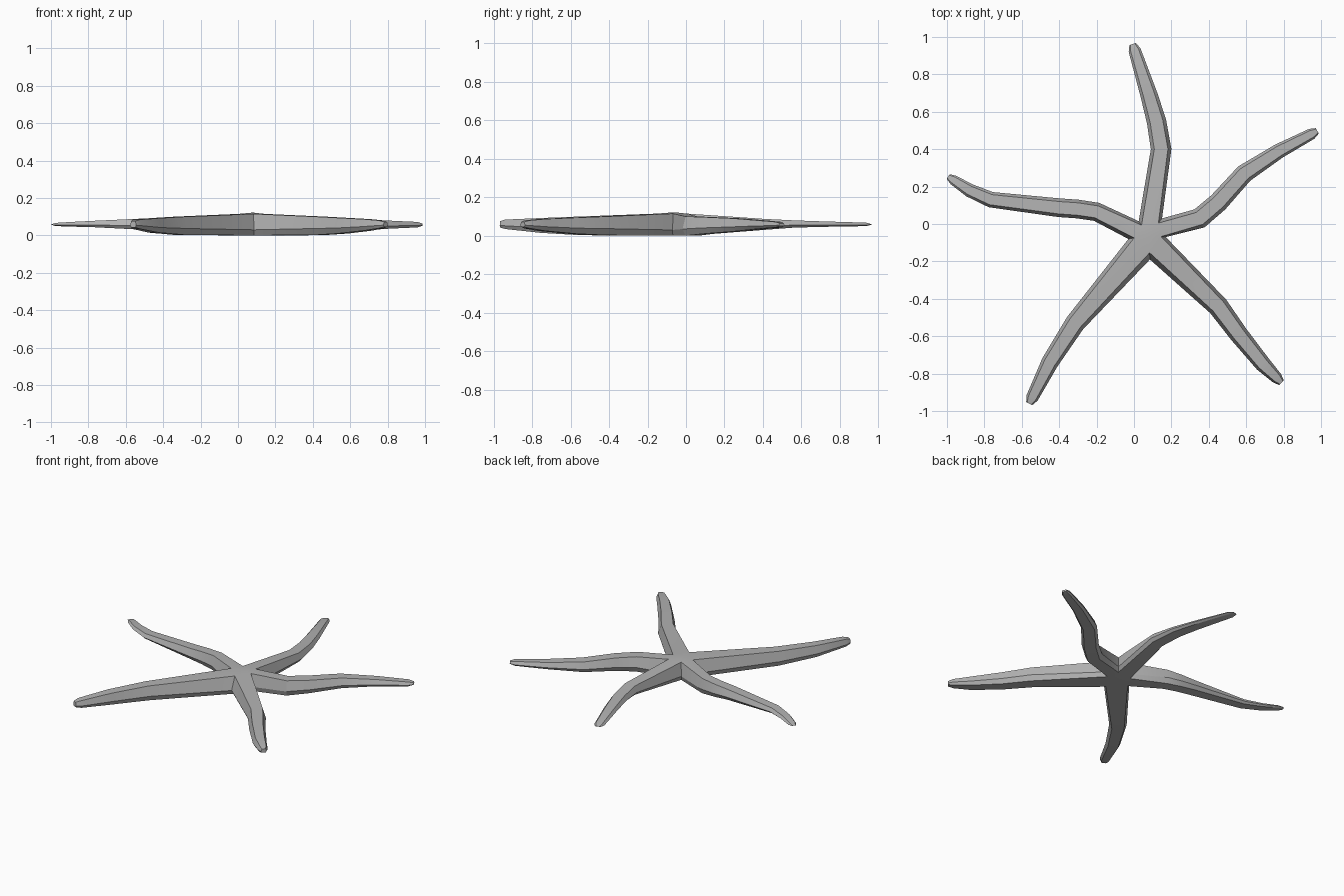
import bpy, bmesh, math
from mathutils import Vector

cube = bpy.data.objects.get("Cube")
if cube:
    bpy.data.objects.remove(cube, do_unlink=True)

grey = bpy.data.materials.new("stone grey")
grey.use_nodes = True
colour = (0.45, 0.45, 0.45, 1)
grey.diffuse_color = colour
grey.node_tree.nodes["Principled BSDF"].inputs["Base Color"].default_value = colour

HUB = Vector((0.08, -0.06))
SHOULDER = 0.03

# Notches between neighbouring arms, counter-clockwise from the one after the east arm
notches = [(0.15, 0.03), (0.025, 0.015), (-0.03, -0.08), (0.085, -0.19), (0.17, -0.07)]

# Each arm: centre x, centre y, half width, underside height, top height
arms = [
    [(0.35, 0.03, .055, 0, .10), (0.45, 0.115, .053, .01, .097),
     (0.59, 0.27, .05, .022, .09), (0.775, 0.39, .04, .035, .08), (0.95, 0.482, .03, .043, .072)],
    [(0.145, 0.40, .055, .03, .088), (0.12, 0.55, .052, .042, .08),
     (0.08, 0.69, .046, .046, .075), (0.003, 0.93, .033, .05, .068)],
    [(-0.2, 0.065, .05, .005, .105), (-0.3, 0.08, .05, .015, .1), (-0.4, 0.087, .05, .025, .095),
     (-0.765, 0.13, .042, .044, .078), (-0.88, 0.18, .036, .047, .072), (-0.965, 0.235, .027, .05, .067)],
    [(-0.315, -0.53, .054, .003, .1), (-0.45, -0.74, .046, .015, .092), (-0.545, -0.93, .033, .035, .084)],
    [(0.45, -0.44, .056, .003, .1), (0.56, -0.59, .05, .01, .094),
     (0.69, -0.75, .043, .025, .087), (0.765, -0.825, .031, .038, .08)],
]

bm = bmesh.new()


def column(point):
    """Top, shoulder and underside corners of one notch."""
    p = Vector(point)
    top, low = HUB.lerp(p, 0.72), HUB.lerp(p, 0.85)
    return [bm.verts.new((top.x, top.y, .115)), bm.verts.new((p.x, p.y, SHOULDER)),
            bm.verts.new((low.x, low.y, 0))]


def ring(centre, direction, width, low, high):
    """Six-sided arm section: narrow top, wide shoulders, narrower underside."""
    side = Vector((direction.y, -direction.x)) * width
    mid = low + (high - low) * 0.35
    out = []
    for s, z in ((.66, high), (1, mid), (.7, low), (-.7, low), (-1, mid), (-.66, high)):
        p = centre + side * s
        out.append(bm.verts.new((p.x, p.y, z)))
    return out


def bridge(a, b):
    for i in range(6):
        j = (i + 1) % 6
        bm.faces.new((a[i], a[j], b[j], b[i]))


# Central disc
columns = [column(n) for n in notches]
crown = bm.verts.new((HUB.x, HUB.y, .122))
for i in range(5):
    bm.faces.new((crown, columns[i - 1][0], columns[i][0]))
bm.faces.new([c[2] for c in reversed(columns)])

# Arms grown from the disc
for i, arm in enumerate(arms):
    last = columns[i - 1] + columns[i][::-1]
    points = [HUB] + [Vector(a[:2]) for a in arm]
    for k, (x, y, width, low, high) in enumerate(arm, 1):
        before = (points[k] - points[k - 1]).normalized()
        after = (points[k + 1] - points[k]).normalized() if k < len(arm) else before
        section = ring(points[k], (before + after).normalized(), width, low, high)
        bridge(last, section)
        last = section
    # Blunt tip
    tip = ring(points[-1] + before * 0.034, before, width * .55, low + .008, high - .008)
    bridge(last, tip)
    bm.faces.new(tip)

bmesh.ops.recalc_face_normals(bm, faces=bm.faces)
mesh = bpy.data.meshes.new("starfish_body")
bm.to_mesh(mesh)
bm.free()
mesh.materials.append(grey)
body = bpy.data.objects.new("starfish_body", mesh)
bpy.context.collection.objects.link(body)

bpy.ops.object.select_all(action='DESELECT')
body.select_set(True)
bpy.context.view_layer.objects.active = body
bpy.ops.object.shade_smooth_by_angle(angle=math.radians(25))
